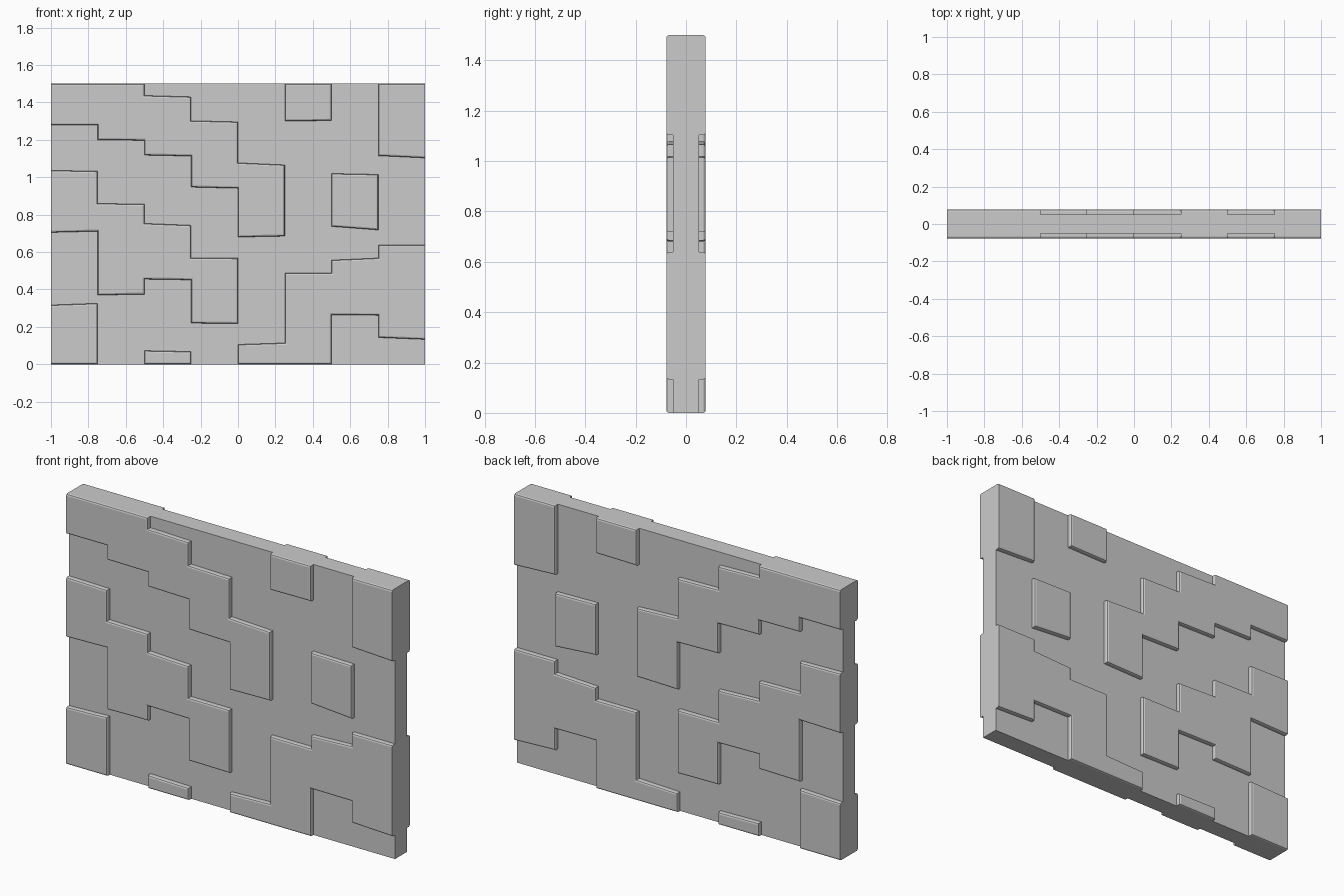
import bpy, bmesh

if "Cube" in bpy.data.objects:
    bpy.data.objects.remove(bpy.data.objects["Cube"])

COL = 0.25          # column width
BASE_Y = 0.052      # half thickness of the recessed core
FACE_Y = 0.078      # half thickness at the raised plates
HEIGHT = 1.5


def add_object(name, bm):
    bmesh.ops.recalc_face_normals(bm, faces=bm.faces[:])
    mesh = bpy.data.meshes.new(name)
    bm.to_mesh(mesh)
    bm.free()
    obj = bpy.data.objects.new(name, mesh)
    bpy.context.collection.objects.link(obj)
    return obj


def raised_plate(name, first_col, columns):
    """Stepped plate; each column is (low left, low right, high left, high right)."""
    low, high = [], []
    for i, (ll, lr, hl, hr) in enumerate(columns):
        x = -1 + (first_col + i) * COL
        low += [(x, ll), (x + COL, lr)]
        high += [(x, hl), (x + COL, hr)]
    outline = []
    for p in low + high[::-1]:
        if not outline or outline[-1] != p:
            outline.append(p)
    bm = bmesh.new()
    back = [bm.verts.new((x, -BASE_Y, z)) for x, z in outline]
    front = [bm.verts.new((x, -FACE_Y, z)) for x, z in outline]
    n = len(outline)
    bm.faces.new(front)
    for i in range(n):
        j = (i + 1) % n
        bm.faces.new((front[i], front[j], back[j], back[i]))
    # soften the front rim, but keep the wall ends square
    rim = []
    for i in range(n):
        a, b = front[i], front[(i + 1) % n]
        if not (abs(a.co.x) > 0.99 and abs(b.co.x) > 0.99):
            rim.append(bm.edges.get((a, b)))
    bmesh.ops.recalc_face_normals(bm, faces=bm.faces[:])
    bmesh.ops.bevel(bm, geom=rim, offset=0.01, offset_type='OFFSET',
                    segments=2, profile=0.5, affect='EDGES', clamp_overlap=True)
    obj = add_object(name, bm)
    mirror = obj.modifiers.new("both_sides", 'MIRROR')
    mirror.use_axis = (False, True, False)
    mirror.use_mirror_merge = False
    return obj


# recessed core slab
core = bmesh.new()
bmesh.ops.create_cube(core, size=1)
for v in core.verts:
    v.co = (v.co.x * 2, v.co.y * 2 * BASE_Y, (v.co.z + 0.5) * HEIGHT)
add_object("wall_core", core)

# stepped bands
raised_plate("upper_band", 0, [
    (1.278, 1.278, 1.5, 1.5),
    (1.2, 1.197, 1.5, 1.5),
    (1.118, 1.113, 1.437, 1.43),
    (0.947, 0.941, 1.302, 1.296),
    (0.68, 0.685, 1.077, 1.066)])
raised_plate("middle_band", 0, [
    (0.705, 0.711, 1.037, 1.032),
    (0.37, 0.374, 0.86, 0.856),
    (0.455, 0.451, 0.753, 0.743),
    (0.22, 0.217, 0.568, 0.567)])
raised_plate("lower_band", 4, [
    (0, 0, 0.106, 0.114),
    (0, 0, 0.488, 0.488),
    (0.264, 0.262, 0.557, 0.568),
    (0.143, 0.133, 0.639, 0.639)])

# single plates
raised_plate("corner_plate_bottom", 0, [(0, 0, 0.317, 0.326)])
raised_plate("small_plate_bottom", 2, [(0, 0, 0.073, 0.068)])
raised_plate("plate_top", 5, [(1.3, 1.303, 1.5, 1.5)])
raised_plate("plate_centre", 6, [(0.737, 0.718, 1.02, 1.015)])
raised_plate("corner_plate_top", 7, [(1.115, 1.103, 1.5, 1.5)])
